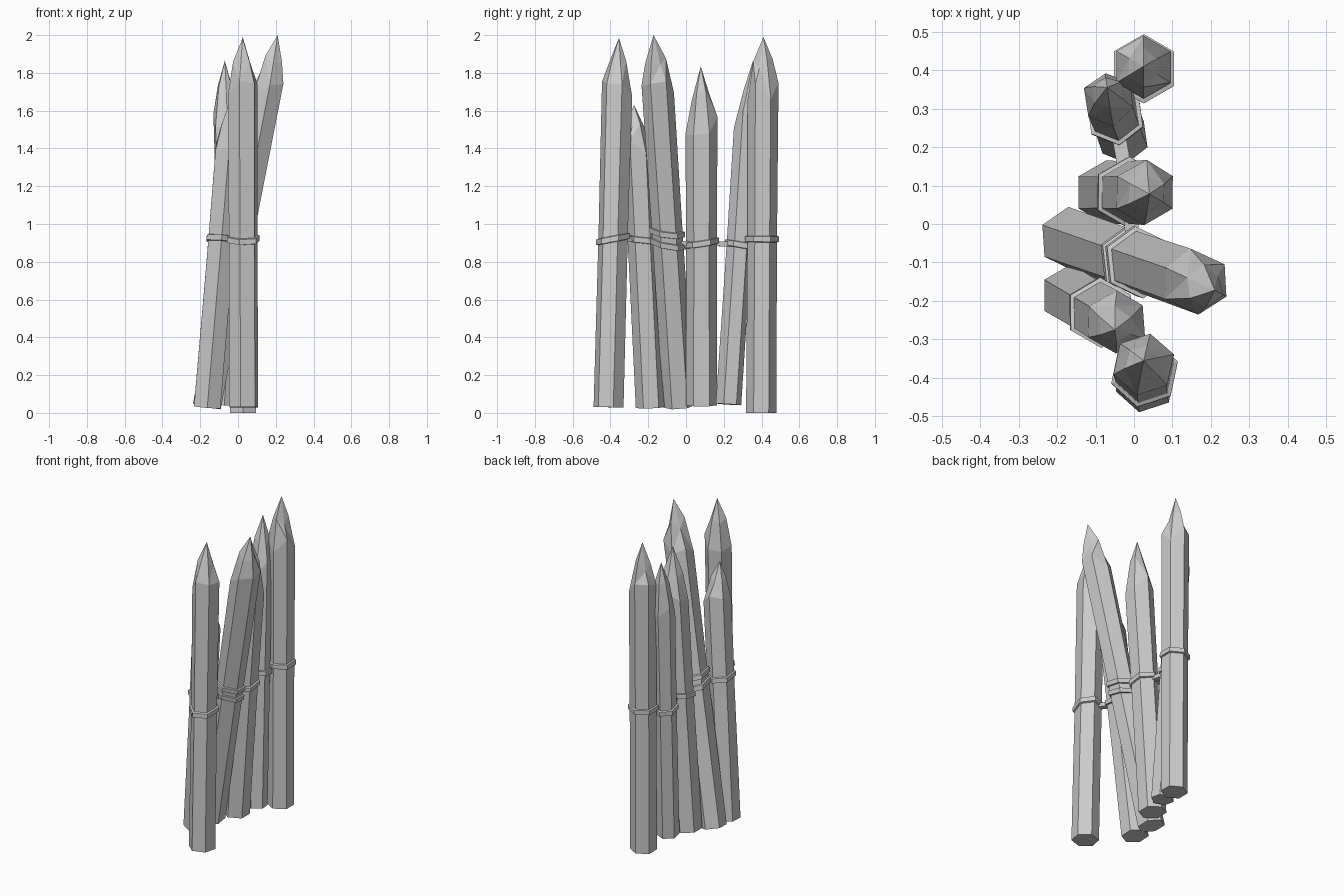
import bpy, bmesh, math, random
from mathutils import Vector

if "Cube" in bpy.data.objects:
    bpy.data.objects.remove(bpy.data.objects["Cube"])

random.seed(4)
SIDES = 6


def make_object(name, bm):
    bmesh.ops.recalc_face_normals(bm, faces=bm.faces)
    mesh = bpy.data.meshes.new(name)
    bm.to_mesh(mesh)
    bm.free()
    obj = bpy.data.objects.new(name, mesh)
    bpy.context.collection.objects.link(obj)
    return obj


def bridge(bm, a, b):
    n = len(a)
    for i in range(n):
        bm.faces.new((a[i], a[(i + 1) % n], b[(i + 1) % n], b[i]))


def frame(base, top):
    # axis of a leaning pole plus two directions across it
    axis = (top - base).normalized()
    u = (Vector((1, 0, 0)) - axis * axis.x).normalized()
    return axis, u, axis.cross(u)


def across(u, v, rot, i):
    a = math.radians(90 + rot) + i * math.tau / SIDES
    return u * math.cos(a) + v * math.sin(a)


def stake(name, base, top, tip, r, rot):
    axis, u, v = frame(base, top)
    length = (top - base).length
    bm = bmesh.new()
    rings = []
    # straight shaft, then an uneven shoulder
    for t, rad, jit in ((0, r, 0), (0.55, r * 0.98, 0), (1, r * 1.02, 0.05)):
        rings.append([bm.verts.new(base + axis * (length * t + random.uniform(-jit, jit))
                                   + across(u, v, rot, i) * rad) for i in range(SIDES)])
    # roughly carved facets leading to the point
    mid = top.lerp(tip, 0.5)
    rings.append([bm.verts.new(mid + axis * random.uniform(-0.03, 0.03)
                               + across(u, v, rot, i) * r * random.uniform(0.5, 0.68))
                  for i in range(SIDES)])
    bm.faces.new(rings[0])
    for a, b in zip(rings, rings[1:]):
        bridge(bm, a, b)
    apex = bm.verts.new(tip)
    last = rings[-1]
    for i in range(SIDES):
        bm.faces.new((last[i], last[(i + 1) % SIDES], apex))
    bmesh.ops.triangulate(bm, faces=[f for f in bm.faces if f.calc_center_median().z > top.z - 0.1])
    return make_object(name, bm)


def rope_band(name, base, top, r, rot, z, slope):
    # flat hexagonal loop hugging the stake, tilted along y
    axis, u, v = frame(base, top)
    c = base.lerp(top, (z - base.z) / (top.z - base.z))
    bm = bmesh.new()
    rings = []
    for rad, h in ((r, -0.017), (r + 0.012, -0.014), (r + 0.012, 0.014), (r, 0.017)):
        ring = []
        for i in range(SIDES):
            d = across(u, v, rot, i) * (rad - 0.002)
            ring.append(bm.verts.new(c + d + axis * (h + d.y * slope)))
        rings.append(ring)
    for k in range(4):
        bridge(bm, rings[k], rings[(k + 1) % 4])
    make_object(name, bm)
    return c


def rope_link(name, a, b):
    # short flat length of rope between neighbouring stakes
    d = b - a
    side = Vector((d.y, -d.x, 0)).normalized() * 0.018
    up = Vector((0, 0, 0.013))
    bm = bmesh.new()
    ends = [[bm.verts.new(p + s) for s in (-side - up, side - up, side + up, up - side)]
            for p in (a, b)]
    bridge(bm, *ends)
    bm.faces.new(ends[0])
    bm.faces.new(ends[1])
    make_object(name, bm)


# base centre, shoulder centre, tip, radius, twist, rope bands (height, slope)
STAKES = [
    ((0.03, -0.41, 0.03), (0.025, -0.365, 1.71), (0.025, -0.355, 1.985), 0.081, -12, [(0.92, 0.22)]),
    ((-0.163, -0.185, 0.03), (-0.045, -0.255, 1.42), (-0.05, -0.275, 1.63), 0.081, 0, [(0.92, -0.15)]),
    ((-0.165, -0.038, 0.035), (0.158, -0.15, 1.72), (0.21, -0.172, 2.0), 0.083, 4, [(0.955, -0.2), (0.895, -0.25)]),
    ((-0.073, 0.082, 0.04), (0.03, 0.082, 1.52), (0.04, 0.078, 1.835), 0.083, 0, [(0.9, 0.15)]),
    ((-0.028, 0.225, 0.045), (-0.065, 0.325, 1.55), (-0.07, 0.355, 1.865), 0.068, 8, [(0.89, -0.1)]),
    ((0.026, 0.398, 0.0), (0.025, 0.408, 1.70), (0.025, 0.41, 1.99), 0.08, 0, [(0.92, 0.0)]),
]

prev = None
for n, (base, top, tip, r, rot, bands) in enumerate(STAKES, 1):
    base, top, tip = Vector(base), Vector(top), Vector(tip)
    stake(f"stake_{n}", base, top, tip, r, rot)
    for k, (z, slope) in enumerate(bands, 1):
        c = rope_band(f"rope_band_{n}_{k}", base, top, r, rot, z, slope)
    if prev is not None:
        rope_link(f"rope_link_{n - 1}", prev, c)
    prev = c
